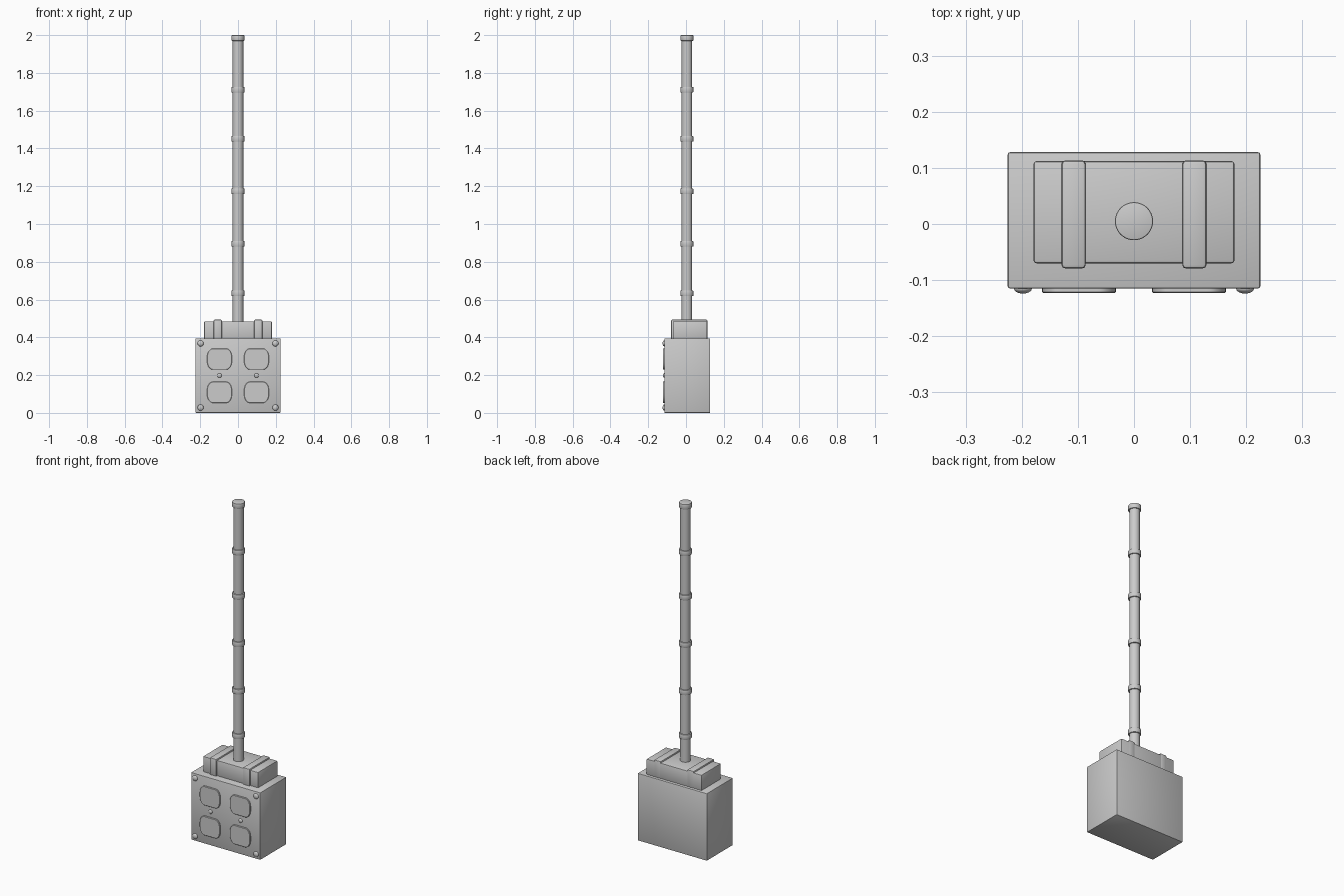
import bpy
import math

old = bpy.data.objects.get("Cube")
if old:
    bpy.data.objects.remove(old, do_unlink=True)

# One plain grey for the whole model
grey = bpy.data.materials.new("plain_grey")
grey.use_nodes = True
COLOUR = (0.6, 0.6, 0.6, 1)
grey.diffuse_color = COLOUR
grey.node_tree.nodes["Principled BSDF"].inputs["Base Color"].default_value = COLOUR


def finish(obj, name, bevel=0, segments=2):
    obj.name = name
    obj.data.materials.clear()
    obj.data.materials.append(grey)
    bpy.ops.object.select_all(action='DESELECT')
    obj.select_set(True)
    bpy.context.view_layer.objects.active = obj
    bpy.ops.object.transform_apply(location=False, rotation=True, scale=True)
    if bevel:
        mod = obj.modifiers.new("soft_edges", 'BEVEL')
        mod.width, mod.segments = bevel, segments
        mod.limit_method = 'ANGLE'
        bpy.ops.object.modifier_apply(modifier=mod.name)
    bpy.ops.object.shade_smooth_by_angle(angle=math.radians(35))
    return obj


def box(name, low, high, bevel):
    centre = [(a + b) / 2 for a, b in zip(low, high)]
    bpy.ops.mesh.primitive_cube_add(size=1, location=centre)
    obj = bpy.context.object
    obj.scale = [b - a for a, b in zip(low, high)]
    return finish(obj, name, bevel)


def tube(name, radius, bottom, top, bevel=0):
    bpy.ops.mesh.primitive_cylinder_add(vertices=32, radius=radius, depth=top - bottom,
                                        location=(0, 0.005, (bottom + top) / 2))
    return finish(bpy.context.object, name, bevel)


def screw(name, x, z, radius, height):
    bpy.ops.mesh.primitive_uv_sphere_add(segments=20, ring_count=12, radius=1,
                                         location=(x, FRONT, z))
    bpy.context.object.scale = (radius, height, radius)
    return finish(bpy.context.object, name)


def socket_plate(name, x, z):
    # Rounded sides with flat top and bottom
    outline = []
    for i in range(48):
        a = math.tau * (i + 0.5) / 48
        c, s = math.cos(a), math.sin(a)
        px = math.copysign(abs(c) ** 0.7, c) * 0.066
        pz = math.copysign(abs(s) ** 0.7, s) * 0.062
        outline.append((px, max(-0.056, min(0.056, pz))))
    n = len(outline)
    verts = [(px, y, pz) for y in (0.002, -0.008) for px, pz in outline]
    faces = [tuple(reversed(range(n))), tuple(range(n, 2 * n))]
    faces += [(i, (i + 1) % n, n + (i + 1) % n, n + i) for i in range(n)]
    mesh = bpy.data.meshes.new(name)
    mesh.from_pydata(verts, [], faces)
    obj = bpy.data.objects.new(name, mesh)
    obj.location = (x, FRONT, z)
    bpy.context.collection.objects.link(obj)
    return finish(obj, name, 0.002, 1)


FRONT, BACK = -0.115, 0.128

# Main box and the block on top of it
box("outlet_box", (-0.225, FRONT, 0), (0.225, BACK, 0.395), 0.004)
box("top_block", (-0.179, -0.07, 0.39), (0.179, 0.112, 0.485), 0.005)

# Straps, socket plates and screws on each side
for side, label in ((1, "left"), (-1, "right")):
    x1, x2 = sorted((side * 0.086, side * 0.129))
    box(f"strap_{label}", (x1, -0.079, 0.39), (x2, 0.113, 0.494), 0.006)
    for z, row in ((0.285, "upper"), (0.109, "lower")):
        socket_plate(f"socket_plate_{row}_{label}", side * 0.098, z)
    for z, row in ((0.368, "upper"), (0.028, "lower")):
        screw(f"corner_screw_{row}_{label}", side * 0.198, z, 0.016, 0.009)
    screw(f"middle_screw_{label}", side * 0.098, 0.198, 0.012, 0.007)

# Conduit pole with coupling rings
tube("conduit_pole", 0.028, 0.48, 1.998)
for i, z in enumerate((0.633, 0.895, 1.173, 1.451, 1.711, 1.985)):
    tube(f"coupling_ring_{i + 1}", 0.034, z - 0.015, z + 0.015, 0.003)
